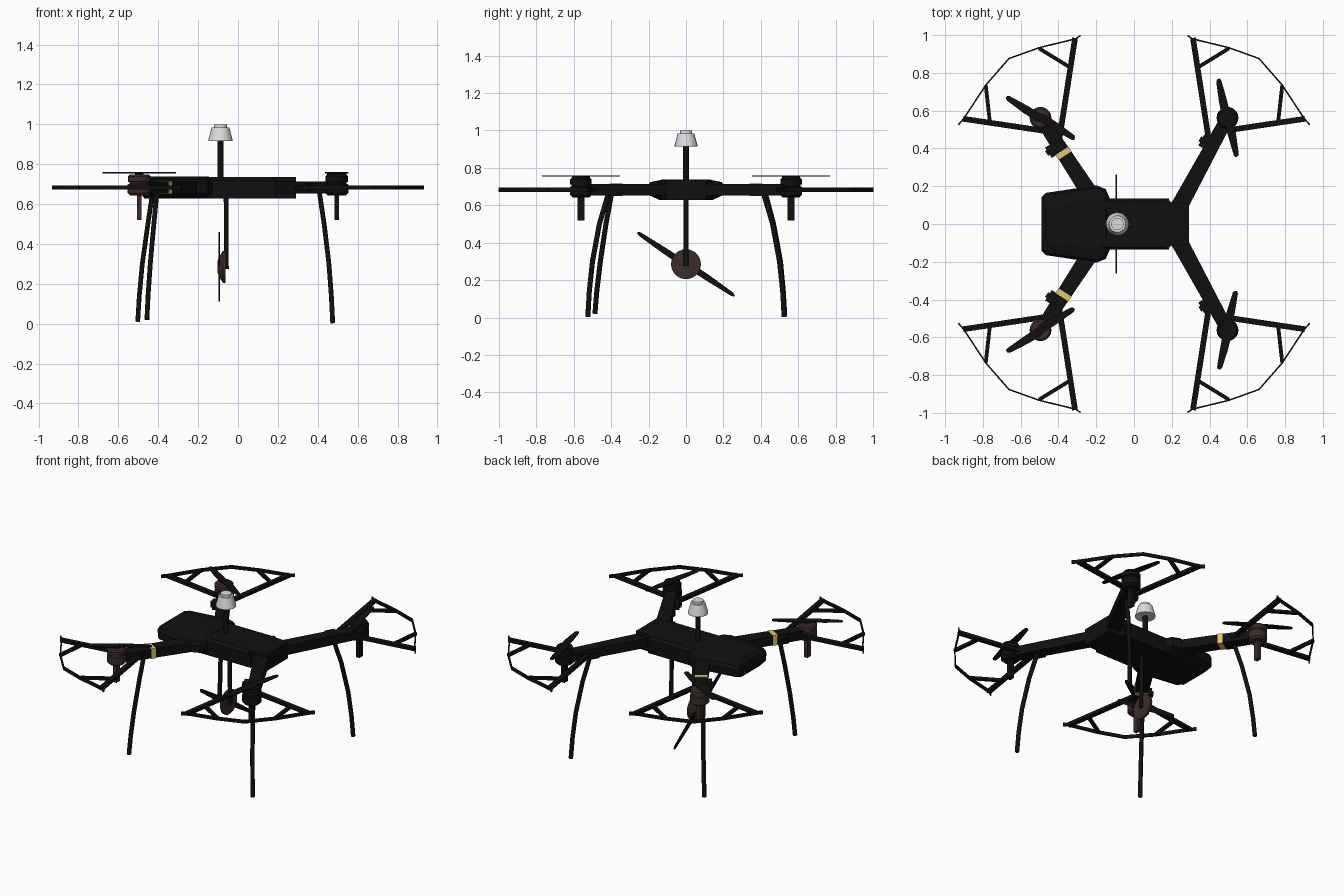
import bpy, bmesh, math
from mathutils import Vector, Matrix

if "Cube" in bpy.data.objects:
    bpy.data.objects.remove(bpy.data.objects["Cube"])


def mat(name, col):
    m = bpy.data.materials.new(name)
    m.diffuse_color = (*col, 1)
    m.use_nodes = True
    m.node_tree.nodes["Principled BSDF"].inputs["Base Color"].default_value = m.diffuse_color
    return m


BLACK = mat("matte_black", (0.005, 0.005, 0.005))
BROWN = mat("dark_brown", (0.045, 0.024, 0.024))
YELLOW = mat("band_yellow", (0.75, 0.57, 0.14))
GREY = mat("light_grey", (0.72, 0.72, 0.72))


def finish(name, bm, material):
    bmesh.ops.recalc_face_normals(bm, faces=bm.faces)
    me = bpy.data.meshes.new(name)
    bm.to_mesh(me)
    bm.free()
    me.materials.append(material)
    ob = bpy.data.objects.new(name, me)
    bpy.context.collection.objects.link(ob)
    return ob


def loft(name, rings, material, matrix=None):
    """Skin a list of equal-length vertex rings and cap both ends."""
    bm = bmesh.new()
    vs = [[bm.verts.new(p) for p in r] for r in rings]
    n = len(vs[0])
    for a, b in zip(vs, vs[1:]):
        for i in range(n):
            bm.faces.new((a[i], a[(i + 1) % n], b[(i + 1) % n], b[i]))
    bm.faces.new(vs[0])
    bm.faces.new(vs[-1])
    if matrix:
        bm.transform(matrix)
    return finish(name, bm, material)


def prism(name, outline, levels, material, matrix=None):
    """Outline stacked at (z, scale_x, scale_y) levels about its centre in x."""
    cx = sum(p[0] for p in outline) / len(outline)
    rings = [[(cx + (x - cx) * sx, y * sy, z) for x, y in outline]
             for z, sx, sy in levels]
    return loft(name, rings, material, matrix)


def turned(name, profile, centre, material, n=20, axis=None):
    """Lathe a (radius, height) profile around z, optionally re-aimed."""
    rings = [[(r * math.cos(2 * math.pi * i / n), r * math.sin(2 * math.pi * i / n), h)
              for i in range(n)] for r, h in profile]
    m = Matrix.Translation(centre)
    if axis:
        m = m @ Vector(axis).to_track_quat('Z', 'Y').to_matrix().to_4x4()
    return loft(name, rings, material, m)


def bar(name, a, b, w, h, material, w2=None):
    """Horizontal box beam from a to b with width w (to w2) and height h."""
    a, b = Vector(a), Vector(b)
    d = (b - a).normalized()
    s = d.cross(Vector((0, 0, 1))).normalized()
    u = s.cross(d) * h / 2
    rings = []
    for p, ww in ((a, w), (b, w2 or w)):
        t = s * ww / 2
        rings.append([p + t + u, p - t + u, p - t - u, p + t - u])
    return loft(name, rings, material)


def tube(name, pts, r, material):
    cu = bpy.data.curves.new(name, 'CURVE')
    cu.dimensions = '3D'
    cu.bevel_depth = r
    cu.bevel_resolution = 1
    cu.use_fill_caps = True
    sp = cu.splines.new('POLY')
    sp.points.add(len(pts) - 1)
    for q, p in zip(sp.points, pts):
        q.co = (*p, 1)
    cu.materials.append(material)
    ob = bpy.data.objects.new(name, cu)
    bpy.context.collection.objects.link(ob)
    return ob


def propeller(name, length, width, matrix, material):
    """Flat two-blade propeller along local x, thin in z."""
    half = [(-0.02, 0.35), (0.06, 0.6), (0.45, 0.55), (0.95, 0.35), (1.0, 0.15)]
    out = [(x * length, y * width) for x, y in half[1:]]
    out += [(x * length, -y * width * 0.7) for x, y in reversed(half[1:])]
    out += [(-x, -y) for x, y in out]
    return prism(name, out, [(-0.003, 1, 1), (0.003, 1, 1)], material, matrix)


def mirror_y(pts):
    return pts + [(x, -y) for x, y in reversed(pts)]


# Body: main hull, rear step, lower tray and wide front hood
prism("main_hull", mirror_y([(-0.3, 0.135), (0.185, 0.135)]),
      [(0.627, 1, 0.98), (0.65, 1, 1), (0.72, 1, 1), (0.736, 1, 0.9)], BLACK)
prism("rear_hull", mirror_y([(0.17, 0.135), (0.2, 0.115), (0.29, 0.11)]),
      [(0.627, 1, 1), (0.736, 1, 1)], BLACK)
prism("front_hood", mirror_y([(-0.49, 0.14), (-0.465, 0.165), (-0.2, 0.205),
                              (-0.15, 0.185), (-0.128, 0.135)]),
      [(0.628, 0.9, 0.68), (0.655, 1, 0.98), (0.705, 1, 1), (0.724, 0.97, 0.93),
       (0.738, 0.88, 0.6)], BLACK)

# Mast with grey receiver cap
turned("mast", [(0.016, 0.72), (0.016, 0.93)], (-0.088, 0, 0), BLACK, 12)
turned("mast_cap", [(0.061, 0.915), (0.061, 0.922), (0.044, 0.985), (0.033, 0.985),
                    (0.033, 1.0)], (-0.088, 0, 0), GREY, 20)

# Hanging rod with vertical brown motor and propeller
tube("hanging_rod", [(-0.06, 0, 0.65), (-0.058, 0, 0.275)], 0.0135, BLACK)
turned("hanging_motor", [(0.08, 0), (0.08, 0.014), (0.045, 0.035), (0.03, 0.04)],
       (-0.062, 0, 0.285), BROWN, 24, (-1, 0, 0))
spin = (Matrix.Translation((-0.094, 0, 0.285)) @ Matrix.Rotation(math.atan2(0.34, 0.515), 4, 'X')
        .inverted() @ Matrix.Rotation(math.pi / 2, 4, 'Z') @ Matrix.Rotation(math.pi / 2, 4, 'X'))
propeller("hanging_propeller", 0.31, 0.035, spin, BLACK)

Z = 0.683
for sx, xn in ((-1, "left"), (1, "right")):
    for sy, yn in ((-1, "front"), (1, "back")):
        tag = f"{yn}_{xn}_"
        left = sx < 0

        def P(x, y, z=Z):
            return Vector((sx * x, sy * y, z))

        # Arm, tapering a little towards the motor
        root = P(0.22, 0.14) if left else P(0.235, 0.085)
        hub = P(0.495, 0.562)
        bar(tag + "arm", root, hub, 0.09, 0.06, BLACK, 0.068)
        d = (hub - root).normalized()
        side = Vector((d.y, -d.x, 0))
        if side.x > 0:
            side = -side

        # Yellow band around the left arms
        if left:
            c = root + d * ((0.375 - 0.14) / abs(d.y))
            bar(tag + "arm_band", c - d * 0.015, c + d * 0.015, 0.082, 0.066, YELLOW)

        # Clip on the outer side of the arm
        c = root + d * ((0.415 - abs(root.y)) / abs(d.y)) + side * 0.048
        bar(tag + "arm_clip", c - d * 0.035, c + d * 0.03, 0.035, 0.045, BLACK)
        bar(tag + "clip_tab", c - d * 0.015, c + d * 0.015, 0.055, 0.03, BLACK)

        # Motor, stem and propeller
        mc = BROWN if left else BLACK
        turned(tag + "motor", [(0.045, 0.642), (0.058, 0.655), (0.058, 0.698), (0.05, 0.702),
                               (0.05, 0.71), (0.057, 0.712), (0.057, 0.738), (0.048, 0.747)],
               (hub.x, hub.y, 0), mc, 20)
        turned(tag + "spinner", [(0.022, 0.745), (0.022, 0.757)], (hub.x, hub.y, 0), BLACK, 12)
        if not left:
            turned(tag + "motor_lid", [(0.05, 0.74), (0.048, 0.754)], (hub.x, hub.y, 0), BLACK)
        bar(tag + "stem", (hub.x - 0.012, hub.y, 0.585), (hub.x + 0.012, hub.y, 0.585),
            0.036, 0.13, mc)
        ang = math.atan2(0.112 * sy, -0.18) if left else math.atan2(0.205 * sy, -0.046)
        propeller(tag + "propeller", 0.212, 0.046,
                  Matrix.Translation((hub.x, hub.y, 0.757)) @ Matrix.Rotation(ang, 4, 'Z'), BLACK)

        # Propeller guard: two struts, two braces and a thin faceted rim
        bar(tag + "guard_strut_long", P(0.395, 0.45), P(0.312, 0.985), 0.03, 0.02, BLACK)
        bar(tag + "guard_strut_wide", P(0.42, 0.485), P(0.905, 0.557), 0.03, 0.02, BLACK)
        bar(tag + "guard_brace_a", P(0.345, 0.833), P(0.503, 0.93), 0.02, 0.018, BLACK)
        bar(tag + "guard_brace_b", P(0.762, 0.53), P(0.785, 0.735), 0.02, 0.018, BLACK)
        rim = [(0.283, 0.998), (0.31, 0.98), (0.5, 0.934), (0.662, 0.876), (0.785, 0.735),
               (0.9, 0.56), (0.93, 0.525)]
        rings = []
        for i, p in enumerate(rim):
            a, b = Vector(rim[max(i - 1, 0)]), Vector(rim[min(i + 1, len(rim) - 1)])
            t = (b - a).normalized() * 0.004
            q = [(p[0] - t.y, p[1] + t.x), (p[0] + t.y, p[1] - t.x)]
            rings.append([P(*q[0], Z + 0.011), P(*q[1], Z + 0.011),
                          P(*q[1], Z - 0.011), P(*q[0], Z - 0.011)])
        loft(tag + "guard_rim", rings, BLACK)

        # Curved leg; the front left one stands a little further in
        if left and sy < 0:
            path = [(0.405, 0.395, 0.68), (0.422, 0.428, 0.5), (0.44, 0.458, 0.3),
                    (0.451, 0.477, 0.14), (0.457, 0.487, 0.02)]
        elif left:
            path = [(0.425, 0.42, 0.68), (0.452, 0.468, 0.5), (0.48, 0.505, 0.3),
                    (0.495, 0.52, 0.14), (0.503, 0.528, 0.01)]
        else:
            path = [(0.405, 0.41, 0.68), (0.432, 0.463, 0.5), (0.456, 0.5, 0.3),
                    (0.468, 0.517, 0.14), (0.475, 0.525, 0.003)]
        tube(tag + "leg", [P(*p) for p in path], 0.0135, BLACK)
